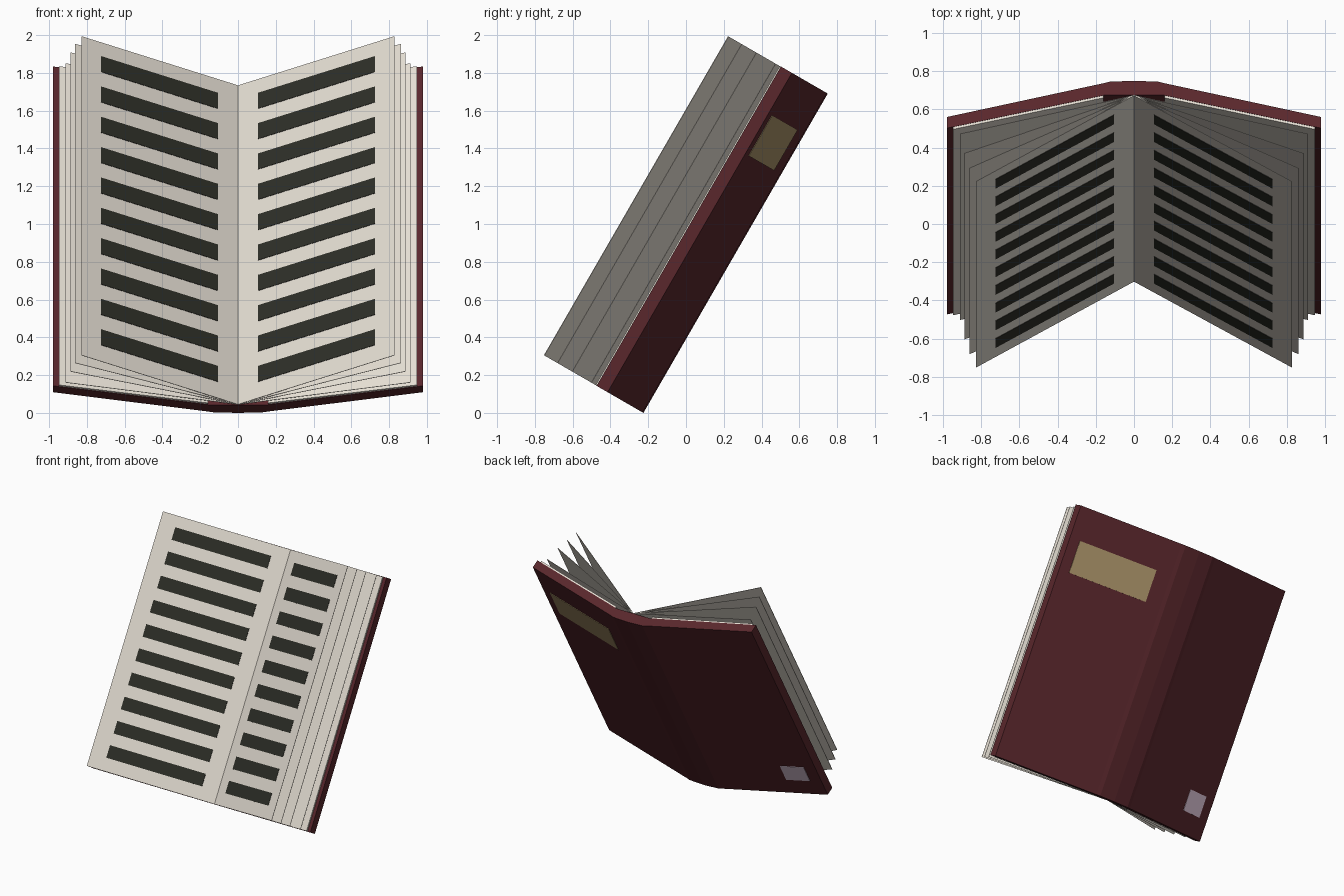
import bpy, bmesh, math

if "Cube" in bpy.data.objects:
    bpy.data.objects.remove(bpy.data.objects["Cube"])

H = 1.952                      # book height along the spine
TILT = math.radians(60)        # the book leans back
HINGE = 0.086                  # depth at which the leaves meet


def material(name, rgb):
    m = bpy.data.materials.new(name)
    m.diffuse_color = (*rgb, 1)
    m.use_nodes = True
    m.node_tree.nodes["Principled BSDF"].inputs["Base Color"].default_value = m.diffuse_color
    return m


CLOTH = material("cover_cloth", (0.10, 0.02, 0.025))
PAPER = material("paper", (0.78, 0.73, 0.65))
INK = material("ink", (0.027, 0.028, 0.021))
GOLD = material("gold_label", (0.40, 0.29, 0.14))
LILAC = material("pale_sticker", (0.80, 0.62, 0.76))


def prism(name, profile, v0, v1, mat):
    """Extrude an (x, depth) profile along the book height, then lean it back."""
    bm = bmesh.new()
    face = bm.faces.new([bm.verts.new((x, v0, w)) for x, w in profile])
    top = bmesh.ops.extrude_face_region(bm, geom=[face])["geom"]
    verts = [g for g in top if isinstance(g, bmesh.types.BMVert)]
    bmesh.ops.translate(bm, verts=verts, vec=(0, v1 - v0, 0))
    bmesh.ops.recalc_face_normals(bm, faces=bm.faces)
    me = bpy.data.meshes.new(name)
    bm.to_mesh(me)
    bm.free()
    me.materials.append(mat)
    ob = bpy.data.objects.new(name, me)
    bpy.context.collection.objects.link(ob)
    ob.location = (0, -0.2255, 0)
    ob.rotation_euler = (TILT, 0, 0)
    return ob


def strip(name, a, b, thick, v0, v1, mat, side):
    """Thin slab from a to b, thickened towards +depth (or - if negative)."""
    pts = [a, b, (b[0], b[1] + thick), (a[0], a[1] + thick)]
    return prism(name, [(side * x, w) for x, w in pts], v0, v1, mat)


def outer(x):                  # outside surface of a cover board
    return 0.015 + (x - 0.16) * 0.249


def inner(x):                  # inside surface of a cover board
    return 0.088 + (x - 0.16) * 0.242


# Spine
half = [(0.13, 0.006), (0.16, 0.015), (0.16, 0.085)]
prism("spine", [(0, 0)] + half + [(-x, w) for x, w in reversed(half)], 0, H, CLOTH)

# Fanned leaves: outer edge (x, depth)
LEAVES = [(0.828, 0.606), (0.862, 0.525), (0.888, 0.435), (0.912, 0.318)]

for side, tag in ((1, "right"), (-1, "left")):
    # Cover board and endpaper
    board = [(0.16, outer(0.16)), (0.979, outer(0.979)),
             (0.979, inner(0.979)), (0.16, inner(0.16))]
    prism("cover_" + tag, [(side * x, w) for x, w in board], 0, H, CLOTH)
    strip("endpaper_" + tag, (0.16, inner(0.16)), (0.948, inner(0.948)),
          0.014, 0.002, H - 0.002, PAPER, side)

    # Leaves
    for i, tip in enumerate(LEAVES):
        strip(f"leaf_{tag}_{i + 1}", (0, HINGE), tip, 0.003, 0.001, H - 0.001, PAPER, side)

    # Ten printed bars on the open page
    tip = LEAVES[0]
    slope = (tip[1] - HINGE) / tip[0]
    on_page = lambda x: (x, HINGE + 0.003 + x * slope)
    bars = strip("printed_bars_" + tag, on_page(0.105), on_page(0.725),
                 0.003, 0.100, 0.196, INK, side)
    arr = bars.modifiers.new("rows", 'ARRAY')
    arr.count = 10
    arr.use_relative_offset = False
    arr.use_constant_offset = True
    arr.constant_offset_displace = (0, 0.1855, 0)

# Labels on the outside of the boards
strip("cover_label", (0.28, outer(0.28)), (0.90, outer(0.90)), -0.003, 1.457, 1.705, GOLD, 1)
strip("cover_sticker", (0.705, outer(0.705)), (0.89, outer(0.89)), -0.003, 0.158, 0.322, LILAC, -1)
